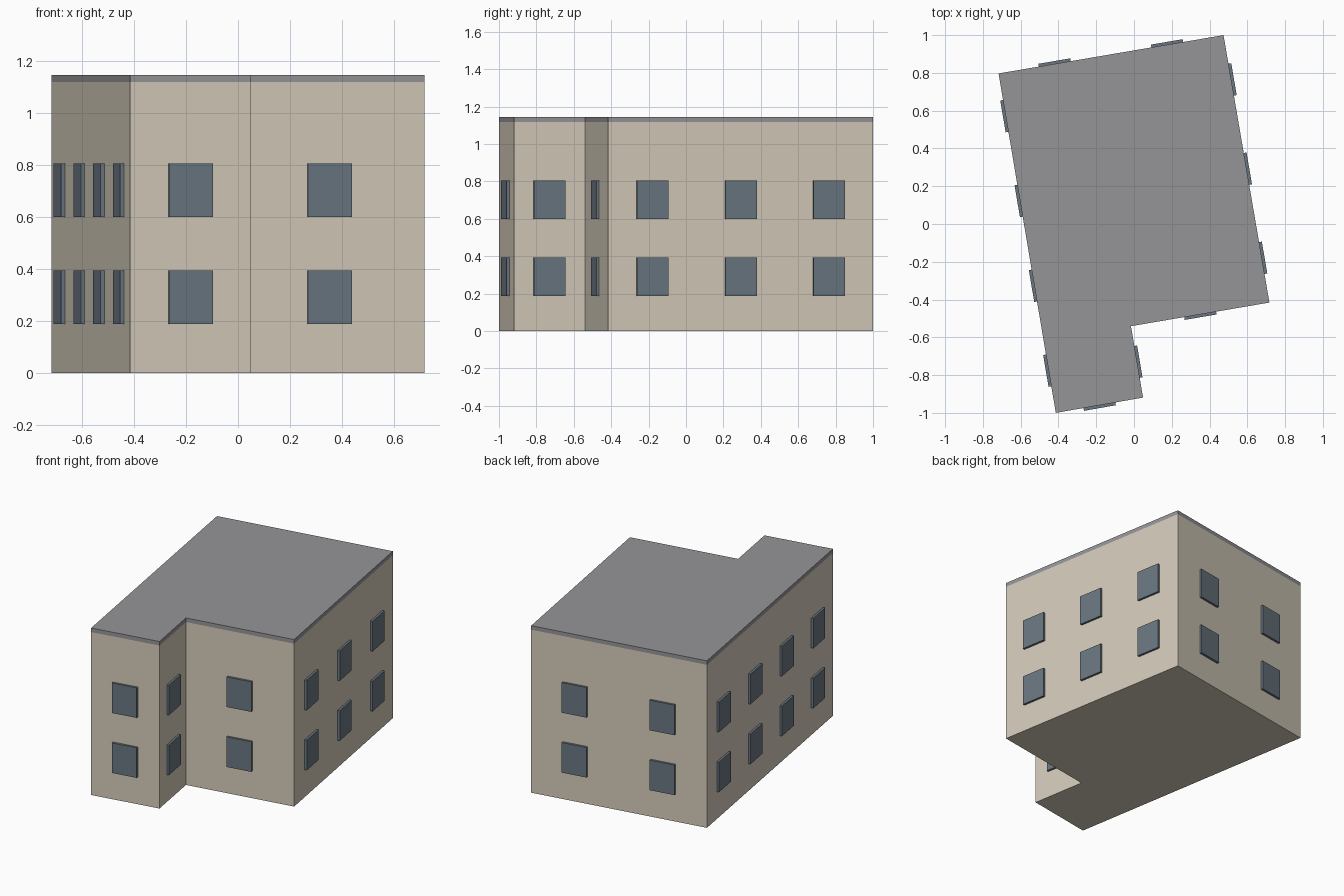
import bpy, bmesh, math
from mathutils import Vector, Matrix

if "Cube" in bpy.data.objects:
    bpy.data.objects.remove(bpy.data.objects["Cube"])


def srgb(r, g, b):
    f = lambda c: c / 12.92 if c <= 0.04045 else ((c + 0.055) / 1.055) ** 2.4
    return (f(r / 255), f(g / 255), f(b / 255), 1.0)


def material(name, rgb):
    m = bpy.data.materials.new(name)
    m.diffuse_color = srgb(*rgb)
    m.use_nodes = True
    m.node_tree.nodes["Principled BSDF"].inputs["Base Color"].default_value = m.diffuse_color
    return m


WALL = material("beige plaster", (212, 203, 186))
ROOF = material("grey roofing", (149, 149, 152))
GLASS = material("blue grey glass", (106, 118, 129))

# L-shaped footprint, counter-clockwise, with the number of windows per wall
CORNERS = [Vector(p) for p in [(-0.414, -1.0), (0.048, -0.919), (-0.016, -0.541),
                               (0.717, -0.416), (0.474, 1.0), (-0.717, 0.797)]]
WINDOWS = [1, 1, 1, 3, 2, 4]
EAVES, TOP = 1.117, 1.145


def add_object(name, bm, mat):
    bmesh.ops.recalc_face_normals(bm, faces=bm.faces)
    me = bpy.data.meshes.new(name)
    bm.to_mesh(me)
    bm.free()
    me.materials.append(mat)
    ob = bpy.data.objects.new(name, me)
    bpy.context.collection.objects.link(ob)
    return ob


def prism(name, z0, z1, mat):
    bm = bmesh.new()
    base = bm.faces.new([bm.verts.new((p.x, p.y, z0)) for p in CORNERS])
    top = bmesh.ops.extrude_face_region(bm, geom=[base])["geom"]
    bmesh.ops.translate(bm, vec=(0, 0, z1 - z0),
                        verts=[v for v in top if isinstance(v, bmesh.types.BMVert)])
    if not base.is_valid or len(bm.faces) < len(CORNERS) + 2:
        bm.faces.new([v for v in sorted(bm.verts, key=lambda v: v.index) if v.co.z == z0])
    return add_object(name, bm, mat)


# Wall block and flat roof slab
prism("walls", 0.0, EAVES, WALL)
prism("roof_slab", EAVES, TOP, ROOF)

# Window plates: two storeys, evenly spaced along each wall
W, H, OUT, SINK = 0.171, 0.206, 0.015, 0.005
for i, count in enumerate(WINDOWS):
    a, b = CORNERS[i], CORNERS[(i + 1) % len(CORNERS)]
    d = (b - a).normalized()
    outward = Vector((d.y, -d.x))
    turn = Matrix.Rotation(math.atan2(d.y, d.x), 4, 'Z')
    bm = bmesh.new()
    for k in range(count):
        p = a.lerp(b, (k + 0.5) / count) + outward * (OUT - SINK) / 2
        for z in (0.290, 0.701):
            place = Matrix.Translation((p.x, p.y, z)) @ turn
            size = Matrix.Diagonal((W, OUT + SINK, H, 1))
            bmesh.ops.create_cube(bm, size=1, matrix=place @ size)
    add_object(f"windows_wall_{i + 1}", bm, GLASS)
